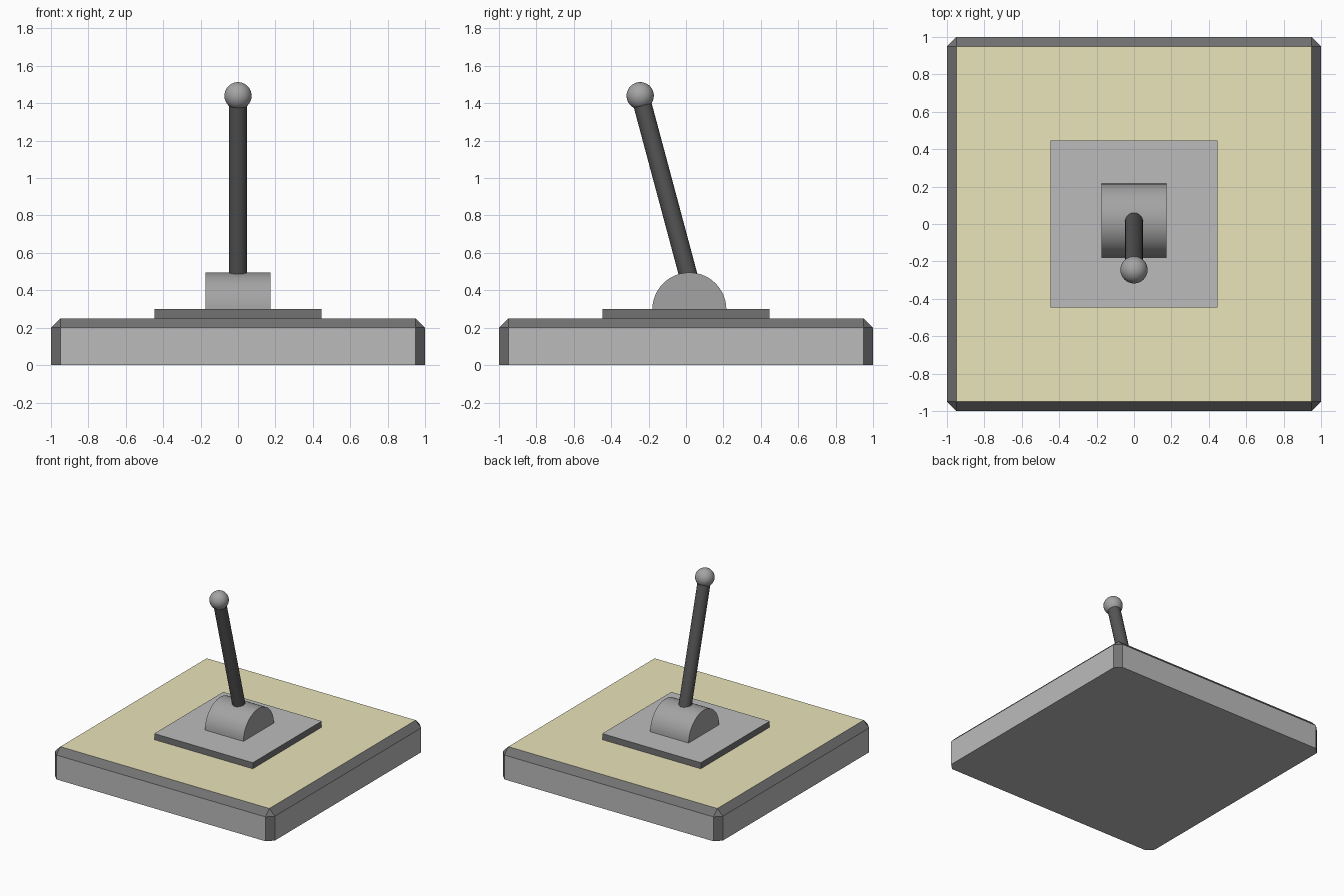
import bpy, bmesh, math
from mathutils import Vector, Matrix

if "Cube" in bpy.data.objects:
    bpy.data.objects.remove(bpy.data.objects["Cube"])


def material(name, rgb):
    m = bpy.data.materials.new(name)
    m.diffuse_color = (*rgb, 1)
    m.use_nodes = True
    m.node_tree.nodes["Principled BSDF"].inputs["Base Color"].default_value = m.diffuse_color
    return m


GREY = material("mid_grey", (0.5, 0.5, 0.5))
DARK = material("dark_trim", (0.17, 0.17, 0.17))
YELLOW = material("yellow_panel", (0.82, 0.77, 0.49))
HUB = material("hub_grey", (0.37, 0.37, 0.37))
BLACK = material("black_rod", (0.09, 0.09, 0.09))


def finish(name, bm, mats, smooth=False):
    bmesh.ops.recalc_face_normals(bm, faces=bm.faces)
    mesh = bpy.data.meshes.new(name)
    bm.to_mesh(mesh)
    bm.free()
    ob = bpy.data.objects.new(name, mesh)
    bpy.context.collection.objects.link(ob)
    for m in mats:
        mesh.materials.append(m)
    if smooth:
        bpy.context.view_layer.objects.active = ob
        ob.select_set(True)
        bpy.ops.object.shade_smooth_by_angle(angle=math.radians(35))
        ob.select_set(False)
    return ob


def box(size, z0):
    bm = bmesh.new()
    m = Matrix.Translation((0, 0, z0 + size[2] / 2)) @ Matrix.Diagonal((*size, 1))
    bmesh.ops.create_cube(bm, size=1, matrix=m)
    return bm


# Base: chamfered on top and upright edges, dark chamfers, yellow top
bm = box((2, 2, 0.25), 0)
edges = [e for e in bm.edges if max(v.co.z for v in e.verts) > 0.1]
bmesh.ops.bevel(bm, geom=edges, offset=0.05, segments=1, affect='EDGES')
bm.normal_update()
for f in bm.faces:
    if f.normal.z > 0.9:
        f.material_index = 2
    elif max(abs(c) for c in f.normal) < 0.9:
        f.material_index = 1
finish("base", bm, [GREY, DARK, YELLOW])

# Mounting plate: grey top, dark rim
bm = box((0.895, 0.895, 0.05), 0.25)
bm.normal_update()
for f in bm.faces:
    f.material_index = int(abs(f.normal.z) < 0.5)
finish("mounting_plate", bm, [GREY, DARK])

# Pivot hub: half cylinder lying along x
bm = bmesh.new()
n, r = 24, 0.198
arc = [bm.verts.new((-0.175, 0.018 + r * math.cos(math.pi * i / n),
                     0.297 + r * math.sin(math.pi * i / n))) for i in range(n + 1)]
face = bm.faces.new(arc)
ext = bmesh.ops.extrude_face_region(bm, geom=[face], use_keep_orig=True)
bmesh.ops.translate(bm, vec=(0.35, 0, 0),
                    verts=[g for g in ext["geom"] if isinstance(g, bmesh.types.BMVert)])
finish("pivot_hub", bm, [HUB], True)

# Lever rod: leans 15 degrees towards the front
tip = Vector((0, -0.245, 1.44))
tilt = Matrix.Rotation(math.radians(15), 4, 'X')
length = 1.13
bm = bmesh.new()
bmesh.ops.create_cone(bm, cap_ends=True, segments=32, radius1=0.049, radius2=0.049, depth=length,
                      matrix=Matrix.Translation(tip) @ tilt @ Matrix.Translation((0, 0, -length / 2)))
finish("lever_rod", bm, [BLACK], True)

# Lever knob
bm = bmesh.new()
bmesh.ops.create_uvsphere(bm, u_segments=32, v_segments=16, radius=0.073,
                          matrix=Matrix.Translation(tip) @ tilt)
finish("lever_knob", bm, [HUB], True)
